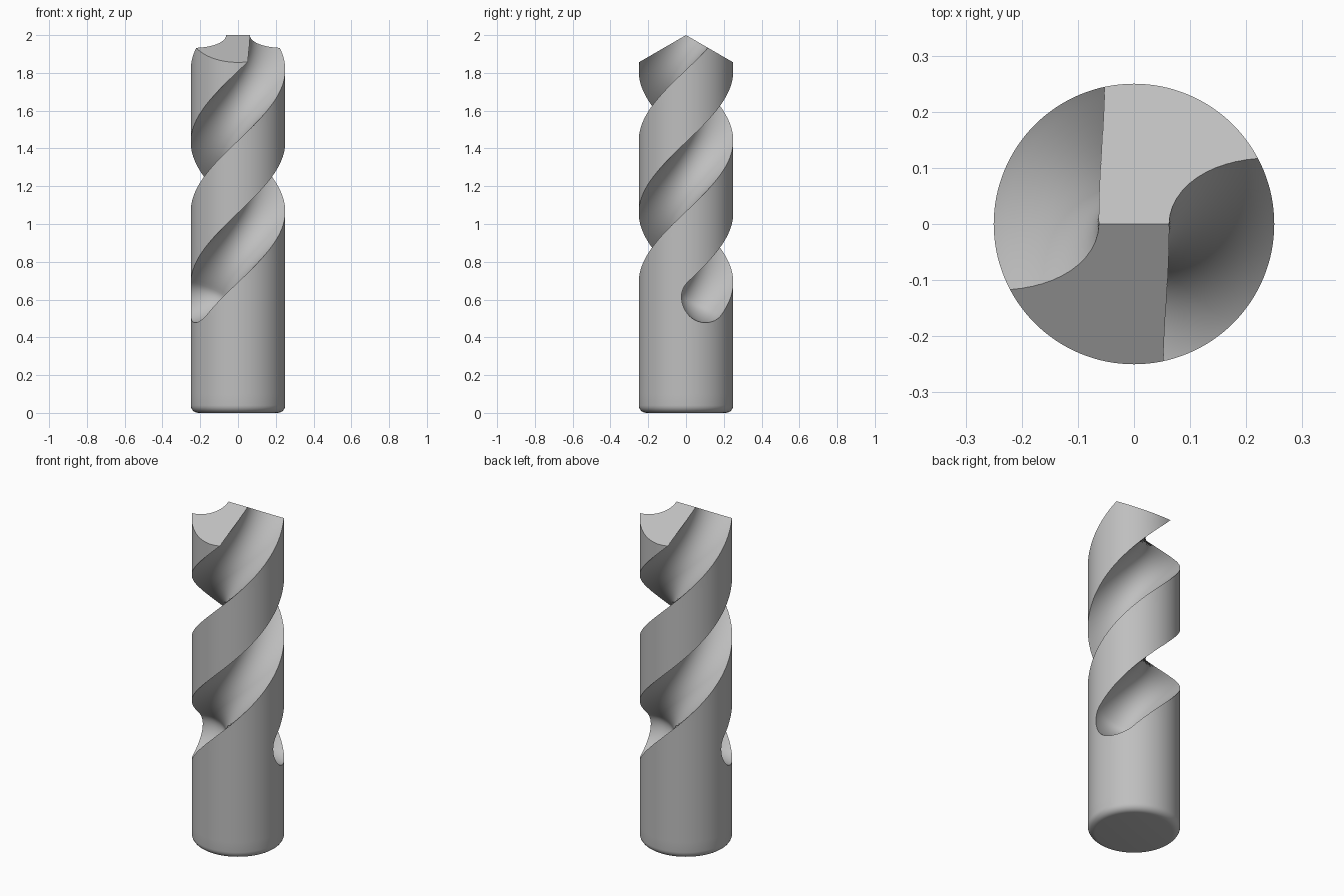
import bpy, bmesh
from math import sin, cos, pi, radians
from mathutils import Matrix, Vector

cube = bpy.data.objects.get("Cube")
if cube:
    bpy.data.objects.remove(cube, do_unlink=True)

RADIUS, HEIGHT, FILLET = 0.25, 2.0, 0.04
TWIST = radians(240)          # flute rotation per unit of height
FLUTE_R = 0.1875              # flute section radius, centred on the shank wall
FLUTE_START, CAP = 0.605, 0.13

steel = bpy.data.materials.new("steel grey")
steel.use_nodes = True
grey = (0.52, 0.52, 0.52, 1)
steel.diffuse_color = grey
steel.node_tree.nodes["Principled BSDF"].inputs["Base Color"].default_value = grey


def make_object(name, bm):
    bmesh.ops.recalc_face_normals(bm, faces=bm.faces)
    mesh = bpy.data.meshes.new(name)
    bm.to_mesh(mesh)
    bm.free()
    mesh.materials.append(steel)
    obj = bpy.data.objects.new(name, mesh)
    bpy.context.collection.objects.link(obj)
    return obj


def skin(rings):
    """Closed solid through a list of equal-sized rings of points."""
    bm = bmesh.new()
    loops = [[bm.verts.new(p) for p in ring] for ring in rings]
    n = len(loops[0])
    for low, high in zip(loops, loops[1:]):
        for i in range(n):
            j = (i + 1) % n
            bm.faces.new((low[i], low[j], high[j], high[i]))
    bm.faces.new(loops[0])
    bm.faces.new(loops[-1])
    return bm


# Round shank with a filleted base
def circle(r, z, n=128):
    return [(r * cos(2 * pi * i / n), r * sin(2 * pi * i / n), z) for i in range(n)]


fillet = [radians(a) for a in range(0, 91, 15)]
rings = [circle(RADIUS - FILLET * (1 - sin(a)), FILLET * (1 - cos(a))) for a in fillet]
rings += [circle(RADIUS, 0.1 * k) for k in range(1, 22)]
body = skin(rings)

# Two sloping planes form the chisel point
for side in (-1, 1):
    geom = body.verts[:] + body.edges[:] + body.faces[:]
    cut = bmesh.ops.bisect_plane(
        body, geom=geom, plane_co=(0, 0, HEIGHT),
        plane_no=Vector((0, side * sin(pi / 6), cos(pi / 6))), clear_outer=True)
    edges = [e for e in cut["geom_cut"] if isinstance(e, bmesh.types.BMEdge)]
    bmesh.ops.holes_fill(body, edges=[e for e in body.edges if e.is_boundary], sides=0)
drill = make_object("drill_body", body)


# Helical flute cutter with a rounded lower end
def flute_ring(z, scale, n=64):
    ring = []
    for i in range(n):
        t = 2 * pi * i / n
        x = RADIUS + FLUTE_R * scale * cos(t)
        y = FLUTE_R * scale * sin(t)
        tilted = z - y * 0.5      # lean the ring square to the helix
        turn = Matrix.Rotation(TWIST * (tilted - HEIGHT), 3, 'Z')
        p = turn @ Vector((x, y, 0))
        p.z = tilted
        ring.append(p)
    return ring


cap_angles = [radians(a) for a in range(88, 0, -8)]
rings = [flute_ring(FLUTE_START - CAP * 0.69 * sin(a), cos(a)) for a in cap_angles]
steps = 100
rings += [flute_ring(FLUTE_START + (2.25 - FLUTE_START) * k / steps, 1)
          for k in range(steps + 1)]

for half in range(2):
    bm = skin(rings)
    bmesh.ops.rotate(bm, verts=bm.verts, matrix=Matrix.Rotation(pi * half, 3, 'Z'))
    cutter = make_object("flute_cutter", bm)
    cutter.hide_render = True
    mod = drill.modifiers.new("flute", 'BOOLEAN')
    mod.operation, mod.solver, mod.object = 'DIFFERENCE', 'EXACT', cutter
    bpy.context.view_layer.objects.active = drill
    bpy.ops.object.modifier_apply(modifier=mod.name)
    bpy.data.objects.remove(cutter, do_unlink=True)

# Smooth walls with crisp cutting edges
bpy.ops.object.select_all(action='DESELECT')
drill.select_set(True)
bpy.context.view_layer.objects.active = drill
bpy.ops.object.shade_smooth_by_angle(angle=radians(30))
